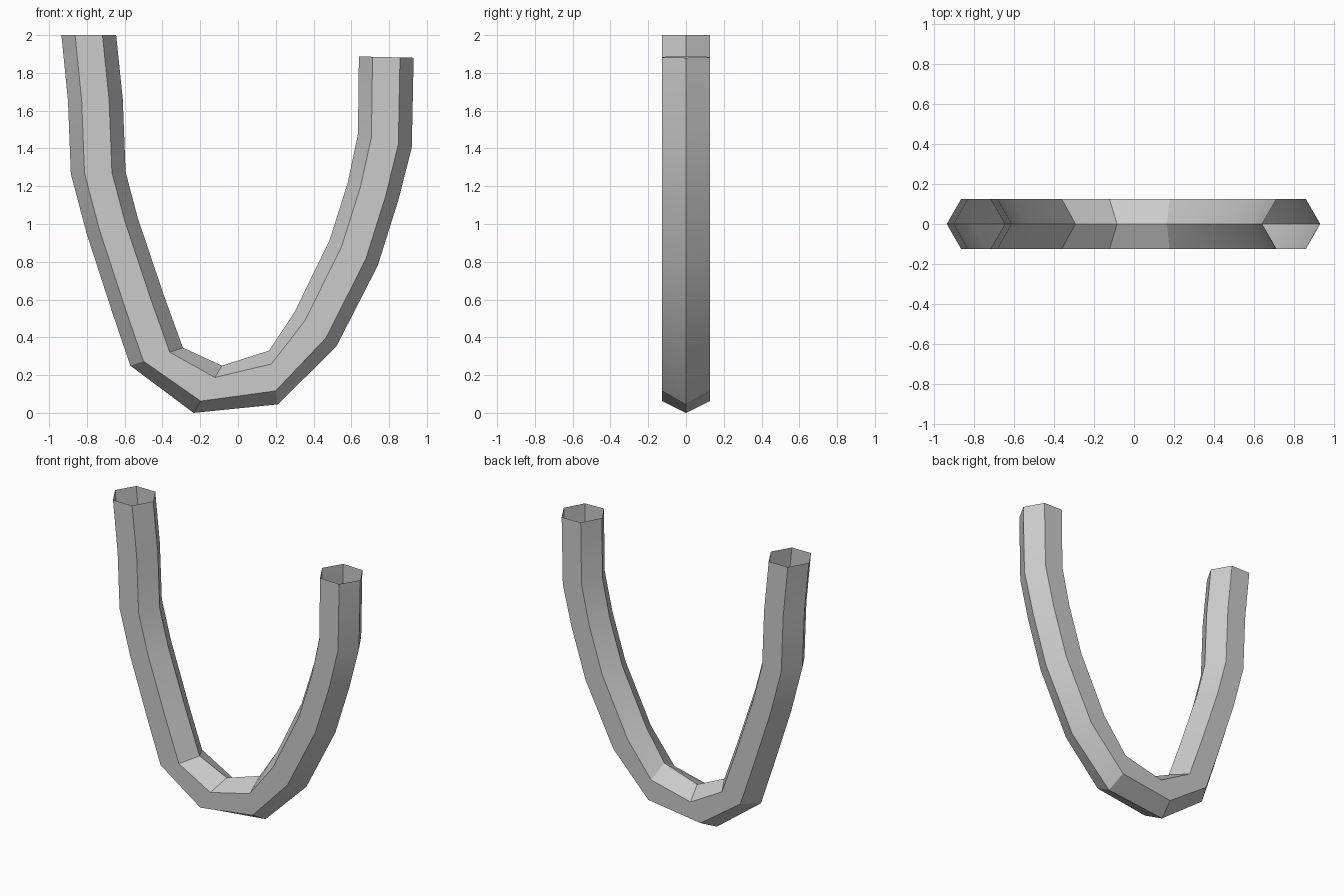
import bpy, bmesh, math

if "Cube" in bpy.data.objects:
    bpy.data.objects.remove(bpy.data.objects["Cube"])

# Outer and inner outline of the curved tube in the XZ plane, paired ring by ring
OUTER = [(-0.935, 2.0), (-0.90, 1.65), (-0.885, 1.265), (-0.80, 0.945), (-0.665, 0.53),
         (-0.57, 0.25), (-0.235, 0.0), (0.21, 0.045), (0.52, 0.35), (0.74, 0.78),
         (0.85, 1.13), (0.92, 1.405), (0.93, 1.88)]
INNER = [(-0.645, 2.0), (-0.61, 1.66), (-0.595, 1.275), (-0.53, 1.03), (-0.395, 0.63),
         (-0.292, 0.345), (-0.085, 0.25), (0.165, 0.33), (0.30, 0.535), (0.485, 0.915),
         (0.58, 1.215), (0.635, 1.475), (0.64, 1.887)]
HALF_DEPTH = 0.126

# Hexagonal section: (fraction from outer to inner edge, y)
HEXAGON = [(0, 0), (0.25, -HALF_DEPTH), (0.75, -HALF_DEPTH),
           (1, 0), (0.75, HALF_DEPTH), (0.25, HALF_DEPTH)]

# Loft the section along the path, leaving both ends open
bm = bmesh.new()
rings = [[bm.verts.new((ox + (ix - ox) * t, y, oz + (iz - oz) * t)) for t, y in HEXAGON]
         for (ox, oz), (ix, iz) in zip(OUTER, INNER)]
for a, b in zip(rings, rings[1:]):
    for i in range(6):
        j = (i + 1) % 6
        bm.faces.new((a[i], a[j], b[j], b[i]))
bmesh.ops.recalc_face_normals(bm, faces=bm.faces[:])

mesh = bpy.data.meshes.new("curved_tube")
bm.to_mesh(mesh)
bm.free()
tube = bpy.data.objects.new("curved_tube", mesh)
bpy.context.collection.objects.link(tube)

# Smooth along the length, sharp at the hexagon corners and bottom bends
bpy.context.view_layer.objects.active = tube
tube.select_set(True)
bpy.ops.object.shade_smooth_by_angle(angle=math.radians(30))
